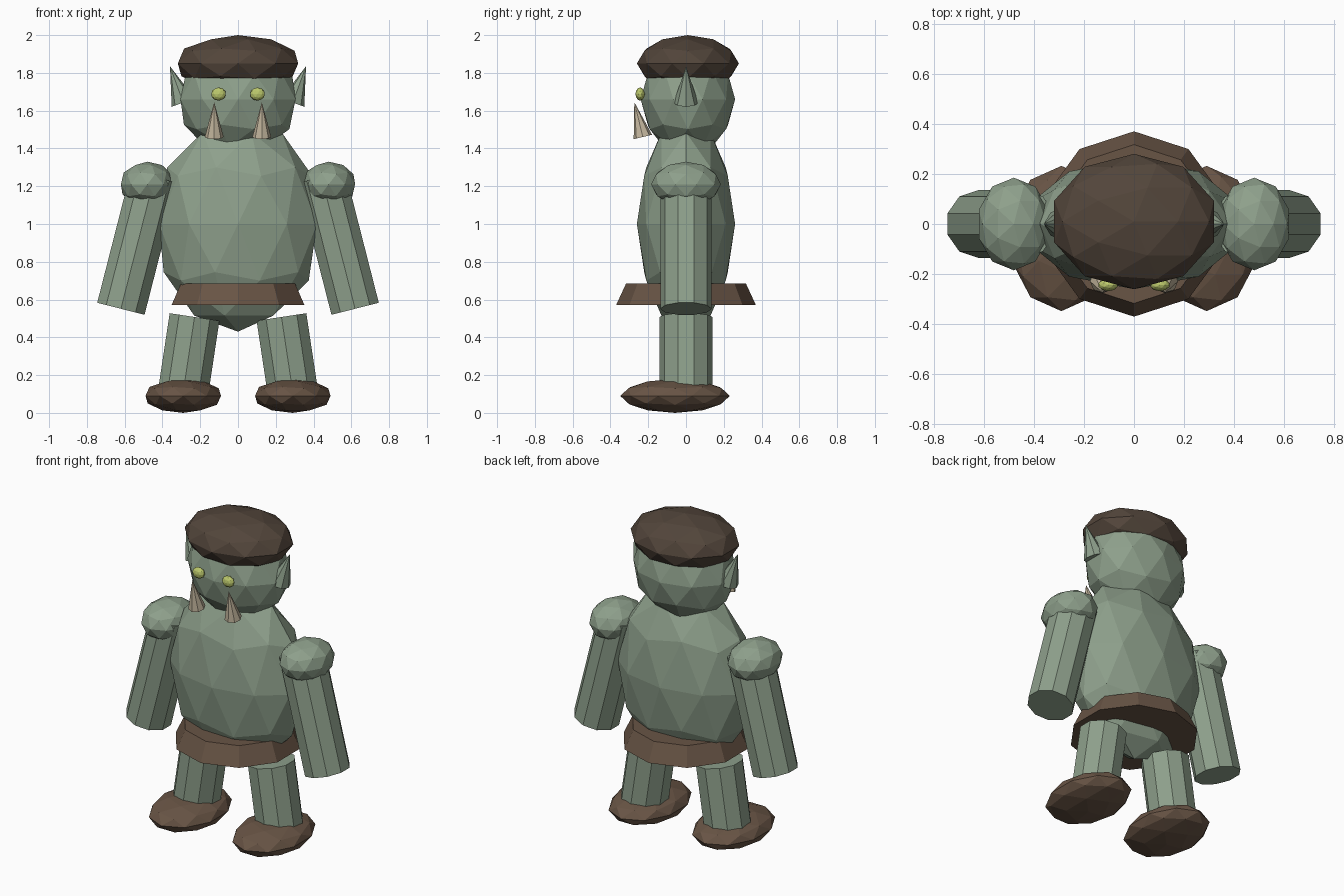
import bpy

if "Cube" in bpy.data.objects:
    bpy.data.objects.remove(bpy.data.objects["Cube"])


def material(name, rgb):
    m = bpy.data.materials.new(name)
    m.diffuse_color = (*rgb, 1)
    m.use_nodes = True
    m.node_tree.nodes["Principled BSDF"].inputs["Base Color"].default_value = m.diffuse_color
    return m


SKIN = material("green_skin", (0.27, 0.35, 0.26))
LEATHER = material("leather", (0.14, 0.09, 0.06))
HAT = material("dark_leather", (0.085, 0.06, 0.043))
IVORY = material("ivory", (0.55, 0.47, 0.34))
EYE = material("yellow_eye", (0.50, 0.58, 0.15))


def finish(name, mat):
    ob = bpy.context.object
    ob.name = name
    ob.data.materials.append(mat)
    return ob


def blob(name, loc, radii, mat):
    bpy.ops.mesh.primitive_ico_sphere_add(subdivisions=2, radius=1, location=loc)
    ob = finish(name, mat)
    ob.scale = radii
    return ob


def cone(name, loc, r1, r2, depth, mat, sides=10, rot=(0, 0, 0)):
    bpy.ops.mesh.primitive_cone_add(vertices=sides, radius1=r1, radius2=r2,
                                    depth=depth, location=loc, rotation=rot)
    return finish(name, mat)


# Body, head and cap
blob("torso", (0, 0, 1.0), (0.44, 0.26, 0.57), SKIN)
blob("head", (0, 0.01, 1.66), (0.32, 0.25, 0.30), SKIN)
blob("cap", (0, 0.01, 1.85), (0.335, 0.27, 0.15), HAT)
# Flared belt
cone("belt", (0, 0, 0.628), 0.37, 0.317, 0.115, LEATHER)

for side, s in (("left", -1), ("right", 1)):
    # Face
    blob(side + "_eye", (s * 0.103, -0.243, 1.688), (0.04, 0.025, 0.035), EYE)
    cone(side + "_tusk", (s * 0.126, -0.251, 1.553), 0.05, 0, 0.19, IVORY,
         sides=8, rot=(0.24, 0, 0))
    cone(side + "_ear", (s * 0.325, 0, 1.739), 0.065, 0, 0.205, SKIN,
         sides=8, rot=(0, s * 0.35, 0))
    # Arm
    blob(side + "_shoulder", (s * 0.48, 0, 1.21), (0.147, 0.185, 0.12), SKIN)
    cone(side + "_arm", (s * 0.531, 0, 0.90), 0.136, 0.136, 0.72, SKIN,
         rot=(0, -s * 0.25, 0))
    # Leg and boot
    cone(side + "_leg", (s * 0.26, 0, 0.31), 0.14, 0.14, 0.40, SKIN,
         rot=(0, -s * 0.15, 0))
    blob(side + "_boot", (s * 0.29, -0.058, 0.09), (0.21, 0.29, 0.09), LEATHER)
